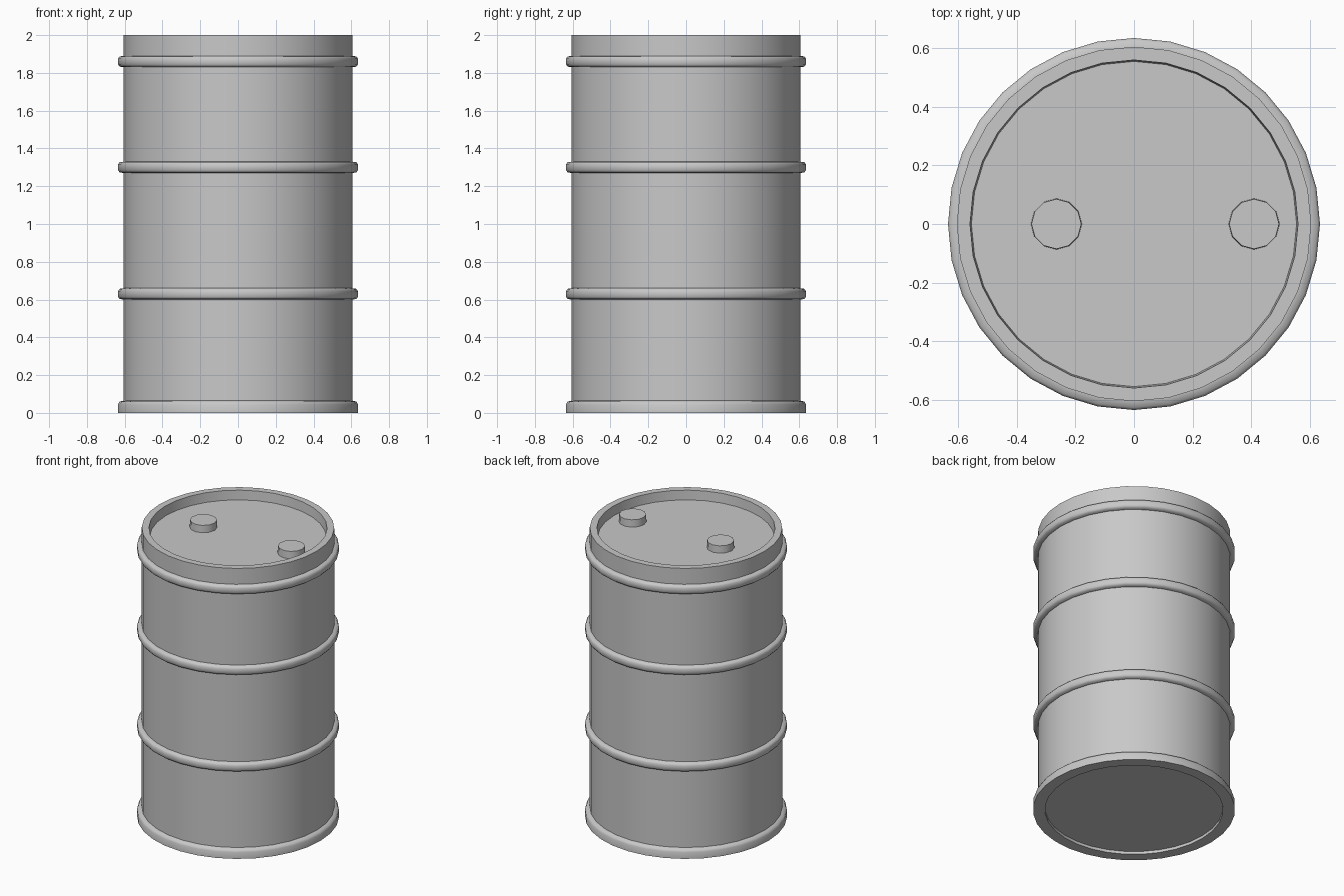
import bpy
import bmesh
from math import cos, sin, pi, radians

cube = bpy.data.objects.get("Cube")
if cube:
    bpy.data.objects.remove(cube, do_unlink=True)

steel = bpy.data.materials.new("grey steel")
steel.use_nodes = True
colour = (0.58, 0.58, 0.58, 1)
steel.diffuse_color = colour
steel.node_tree.nodes["Principled BSDF"].inputs["Base Color"].default_value = colour


def lathe(name, profile, sides=32, centre=(0, 0, 0), cap=True, smooth=60):
    """Turn a (radius, height) profile about z, closing both ends if cap."""
    bm = bmesh.new()
    rings = []
    for r, z in profile:
        angles = [2 * pi * i / sides for i in range(sides)]
        rings.append([bm.verts.new((r * cos(a), r * sin(a), z)) for a in angles])
    for low, high in zip(rings, rings[1:]):
        for i in range(sides):
            j = (i + 1) % sides
            bm.faces.new((low[i], low[j], high[j], high[i]))
    if cap:
        bm.faces.new(rings[0][::-1])
        bm.faces.new(rings[-1])
    bmesh.ops.recalc_face_normals(bm, faces=bm.faces)
    mesh = bpy.data.meshes.new(name)
    bm.to_mesh(mesh)
    bm.free()
    mesh.materials.append(steel)
    obj = bpy.data.objects.new(name, mesh)
    obj.location = centre
    bpy.context.collection.objects.link(obj)
    bpy.ops.object.select_all(action="DESELECT")
    obj.select_set(True)
    bpy.context.view_layer.objects.active = obj
    bpy.ops.object.shade_smooth_by_angle(angle=radians(smooth))
    return obj


BODY, HOOP, INNER, LID = 0.605, 0.635, 0.56, 1.935

# Drum shell with recessed base and lid, and a flared foot
lathe("drum_body", [
    (INNER, 0.02), (INNER, 0), (HOOP, 0), (HOOP, 0.045), (0.627, 0.06),
    (BODY, 0.065), (BODY, 2), (INNER, 2), (INNER - 0.005, LID),
])

# Rolled hoops around the wall
for name, z in (("lower_hoop", 0.6), ("middle_hoop", 1.27), ("upper_hoop", 1.83)):
    lathe(name, [
        (BODY, 0), (0.627, 0.003), (HOOP, 0.015),
        (HOOP, 0.045), (0.627, 0.057), (BODY, 0.06),
    ], centre=(0, 0, z), cap=False)

# Bung plugs on the lid
for name, x in (("right_plug", -0.265), ("left_plug", 0.41)):
    lathe(name, [(0.087, 0), (0.085, 0.05)], sides=12, centre=(x, 0, LID))
